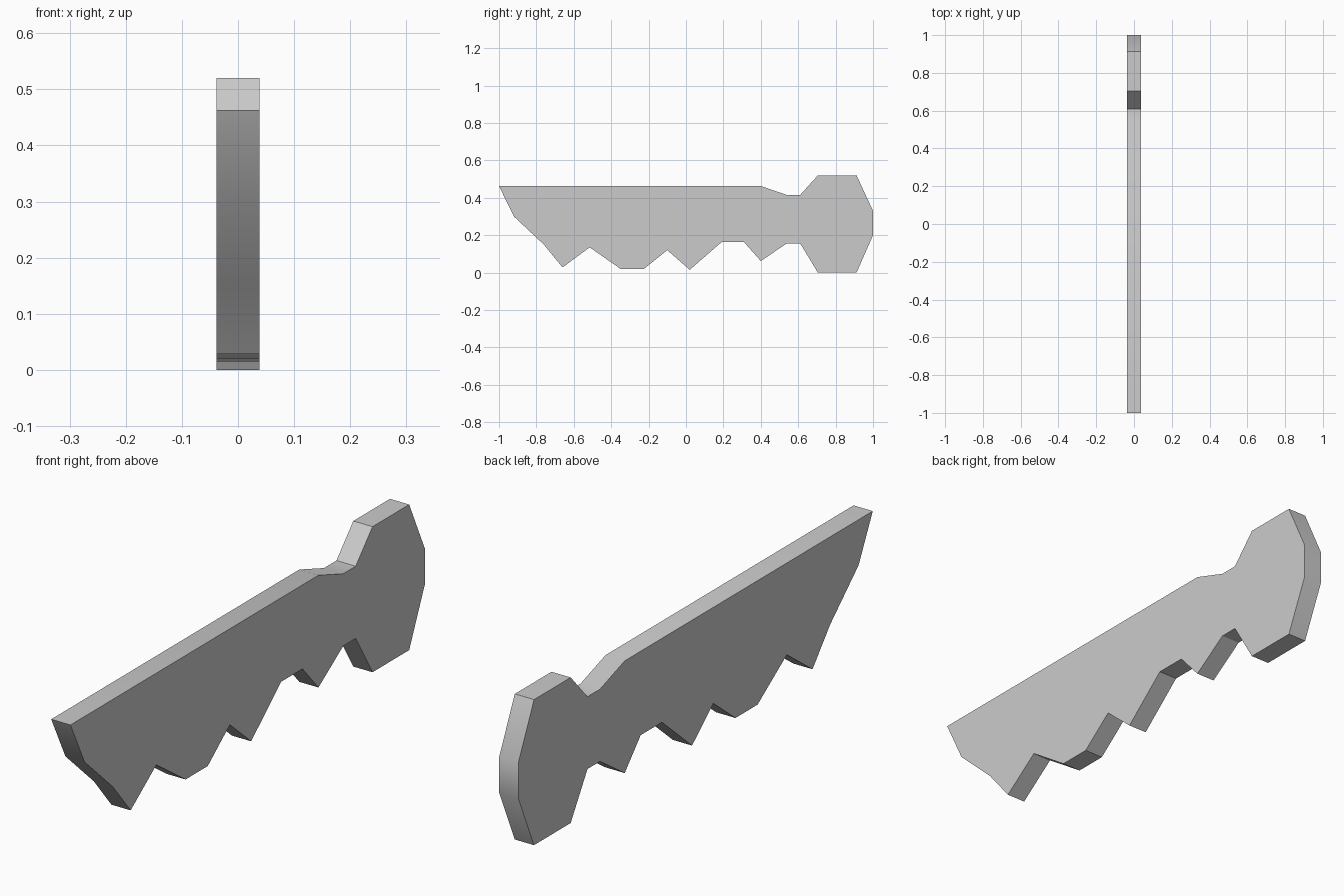
import bpy, bmesh, math

if "Cube" in bpy.data.objects:
    bpy.data.objects.remove(bpy.data.objects["Cube"])

HALF = 0.038  # half thickness

# Side outline as (y, z): straight back edge, handle end, then toothed edge
OUTLINE = [
    (-1, .463), (.4, .463), (.54, .415), (.61, .415),          # back edge and neck
    (.705, .52), (.912, .52), (1, .33), (1, .2), (.912, 0), (.705, 0),  # handle
    (.61, .157), (.54, .157), (.4, .062), (.31, .163), (.19, .163),     # teeth
    (.02, .015), (-.1, .12), (-.225, .02), (-.35, .02), (-.515, .135),
    (-.66, .028), (-.76, .15), (-.92, .3),                     # tip
]

grey = bpy.data.materials.new("light grey")
grey.diffuse_color = (0.6, 0.6, 0.6, 1)
grey.use_nodes = True
grey.node_tree.nodes["Principled BSDF"].inputs["Base Color"].default_value = grey.diffuse_color

# Flat plate: one outline face extruded across x
bm = bmesh.new()
face = bm.faces.new([bm.verts.new((-HALF, y, z)) for y, z in OUTLINE])
ext = bmesh.ops.extrude_face_region(bm, geom=[face], use_keep_orig=True)
moved = [g for g in ext["geom"] if isinstance(g, bmesh.types.BMVert)]
bmesh.ops.translate(bm, verts=moved, vec=(2 * HALF, 0, 0))
bmesh.ops.recalc_face_normals(bm, faces=bm.faces[:])

mesh = bpy.data.meshes.new("toothed_blade")
bm.to_mesh(mesh)
bm.free()
mesh.materials.append(grey)
blade = bpy.data.objects.new("toothed_blade", mesh)
bpy.context.collection.objects.link(blade)

# Soften only the shallow bends along the rim
bpy.context.view_layer.objects.active = blade
blade.select_set(True)
bpy.ops.object.shade_smooth_by_angle(angle=math.radians(30))
